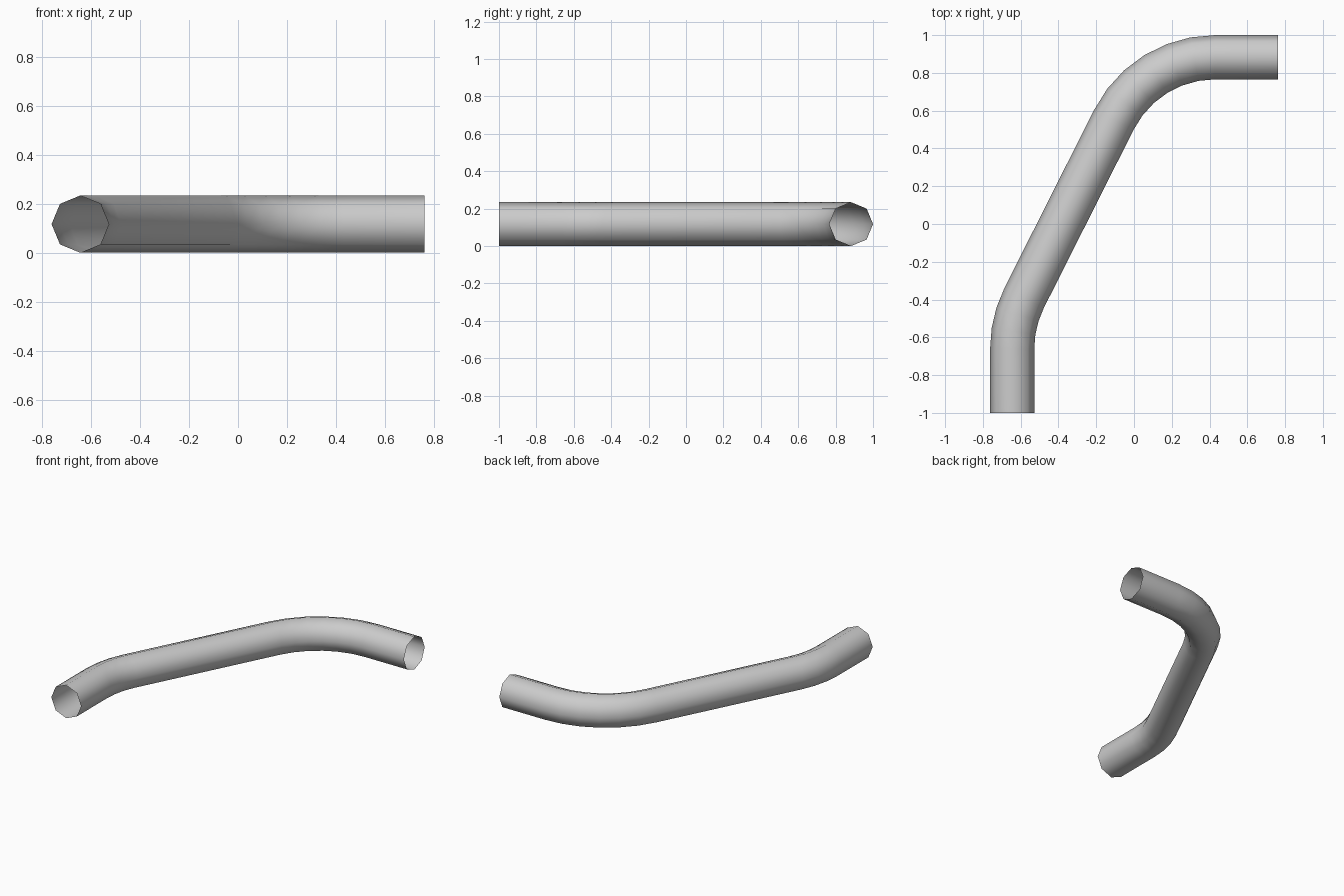
import bpy, bmesh
from math import sin, cos, pi, atan2

if "Cube" in bpy.data.objects:
    bpy.data.objects.remove(bpy.data.objects["Cube"])

R = 0.117        # tube radius
BEND = 0.6       # bend radius
SIDES = 8
TILT = atan2(1, 2)   # lean of the middle run away from +y


def arc(cx, cy, a0, a1, steps):
    """Bend stations as (x, y, heading), heading measured from +y towards +x."""
    return [(cx - BEND * cos(a), cy + BEND * sin(a), a)
            for a in (a0 + (a1 - a0) * i / steps for i in range(steps + 1))]


# Centre line: straight, gentle bend, long run, wide bend, straight
path = [(-0.645, -1.0, 0.0)]
path += arc(-0.045, -0.66, 0, TILT, 3)
path += arc(0.43, 0.283, TILT, pi / 2, 6)
path += [(0.762, 0.883, pi / 2)]

# Sweep an octagon ring along the path, ends left open
bm = bmesh.new()
rings = []
for x, y, h in path:
    ring = []
    for k in range(SIDES):
        t = 2 * pi * k / SIDES
        side = R * cos(t)
        ring.append(bm.verts.new((x + side * cos(h), y - side * sin(h), R + R * sin(t))))
    rings.append(ring)
for a, b in zip(rings, rings[1:]):
    for k in range(SIDES):
        n = (k + 1) % SIDES
        f = bm.faces.new((a[k], b[k], b[n], a[n]))
        f.smooth = True
        # Normals point away from the centre line
bm.normal_update()
f = bm.faces[0] if bm.faces.ensure_lookup_table() is None else None
if f.normal.x * (f.calc_center_median().x - path[0][0]) < 0:
    bmesh.ops.reverse_faces(bm, faces=bm.faces[:])

mesh = bpy.data.meshes.new("bent_pipe")
bm.to_mesh(mesh)
bm.free()
pipe = bpy.data.objects.new("bent_pipe", mesh)
bpy.context.collection.objects.link(pipe)
